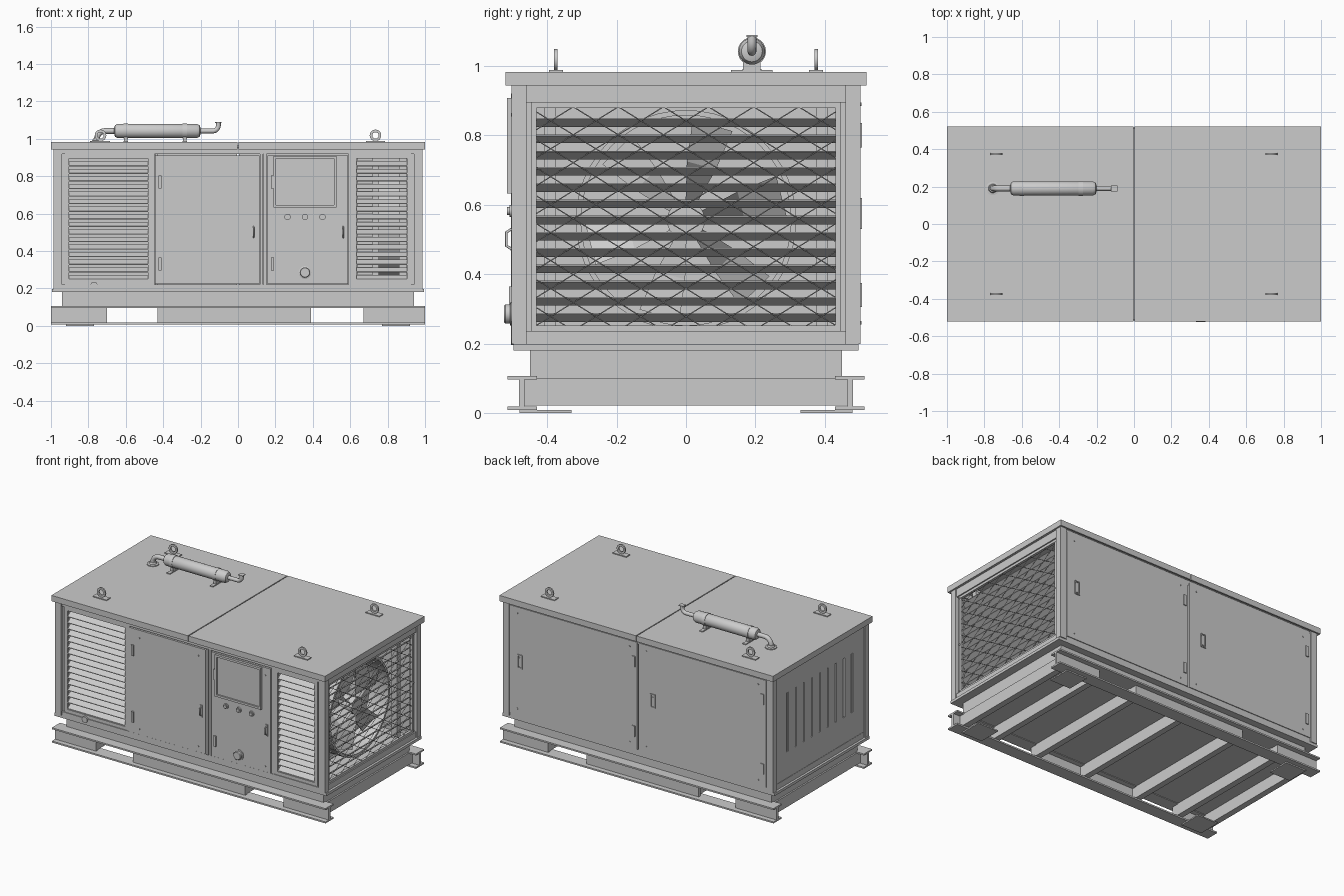
import bpy, bmesh, math
from mathutils import Matrix, Vector

if "Cube" in bpy.data.objects:
    bpy.data.objects.remove(bpy.data.objects["Cube"])

ROT = {'x': Matrix.Rotation(math.pi / 2, 4, 'Y'), 'y': Matrix.Rotation(math.pi / 2, 4, 'X'), 'z': Matrix()}


def finish(name, bm, smooth=False):
    bmesh.ops.recalc_face_normals(bm, faces=bm.faces)
    me = bpy.data.meshes.new(name)
    bm.to_mesh(me)
    bm.free()
    ob = bpy.data.objects.new(name, me)
    bpy.context.collection.objects.link(ob)
    if smooth:
        bpy.ops.object.select_all(action='DESELECT')
        ob.select_set(True)
        bpy.context.view_layer.objects.active = ob
        bpy.ops.object.shade_smooth_by_angle(angle=math.radians(35))
    return ob


def boxes(name, items, shear=None):
    """items: (x0,x1,y0,y1,z0,z1); shear: (axis, slope) tilts each box in z"""
    bm = bmesh.new()
    for x0, x1, y0, y1, z0, z1 in items:
        c = Vector(((x0 + x1) / 2, (y0 + y1) / 2, (z0 + z1) / 2))
        m = Matrix.Translation(c) @ Matrix.Diagonal((x1 - x0, y1 - y0, z1 - z0, 1))
        for v in bmesh.ops.create_cube(bm, size=1, matrix=m)['verts']:
            if shear:
                v.co.z += shear[1] * (v.co[shear[0]] - c[shear[0]])
    return finish(name, bm)


def frame(a0, a1, z0, z1, w, d0, d1, side='y'):
    """four bars around a rectangle; side = axis the frame faces"""
    bars = [(a0, a0 + w, z0, z1), (a1 - w, a1, z0, z1), (a0 + w, a1 - w, z0, z0 + w), (a0 + w, a1 - w, z1 - w, z1)]
    return [(a, b, d0, d1, c, d) if side == 'y' else (d0, d1, a, b, c, d) for a, b, c, d in bars]


def cyls(name, spots, r, depth, axis, seg=16):
    bm = bmesh.new()
    for p in spots:
        bmesh.ops.create_cone(bm, cap_ends=True, segments=seg, radius1=r, radius2=r, depth=depth,
                              matrix=Matrix.Translation(p) @ ROT[axis])
    return finish(name, bm, True)


def lathe(name, profile, loc, axis, seg=32, closed=False):
    """profile of (radius, height) turned about the axis"""
    bm = bmesh.new()
    rings = [[bm.verts.new((r * math.cos(2 * math.pi * i / seg), r * math.sin(2 * math.pi * i / seg), h))
              for i in range(seg)] for r, h in profile]
    pairs = list(zip(rings, rings[1:])) + ([(rings[-1], rings[0])] if closed else [])
    for a, b in pairs:
        for i in range(seg):
            j = (i + 1) % seg
            bm.faces.new((a[i], a[j], b[j], b[i]))
    if not closed:
        bm.faces.new(rings[0])
        bm.faces.new(rings[-1])
    bm.transform(Matrix.Translation(loc) @ ROT[axis])
    return finish(name, bm, True)


def wires(name, paths, r, res=2):
    cu = bpy.data.curves.new(name, 'CURVE')
    cu.dimensions, cu.bevel_depth, cu.bevel_resolution, cu.use_fill_caps = '3D', r, res, True
    for pts in paths:
        s = cu.splines.new('POLY')
        s.points.add(len(pts) - 1)
        for p, q in zip(s.points, pts):
            p.co = (*q, 1)
    ob = bpy.data.objects.new(name, cu)
    bpy.context.collection.objects.link(ob)
    return ob


def arc(cx, cz, r, a0, a1, y, n=8):
    return [(cx + r * math.cos(math.radians(a0 + (a1 - a0) * i / n)), y,
             cz + r * math.sin(math.radians(a0 + (a1 - a0) * i / n))) for i in range(n + 1)]


S = (-1, 1)

# Skid: I-beams with fork pockets, cross members, foot plates
for s, nm in zip(S, ('front', 'back')):
    ys = lambda a, b: (min(s * a, s * b), max(s * a, s * b))
    boxes(nm + '_skid_beam', [(-1, 1, *ys(.43, .515), .008, .018), (-1, 1, *ys(.43, .515), .096, .106)] +
          [(a, b, *ys(.465, .482), .018, .096) for a, b in ((-1, -.7), (-.43, .39), (.67, 1))])
boxes('skid_cross_members', [(x - .02, x + .02, -.465, .465, .022, .1) for x in (-.93, -.72, -.4, 0, .37, .69, .93)])
boxes('foot_plates', [(x - .075, x + .075, y - .075, y + .075, 0, .008) for x in (-.845, .845) for y in (-.405, .405)])

# Base tank and rim
boxes('base_tank', [(-.94, .94, -.45, .45, .1, .18)])
boxes('base_rim', [(-.995, .995, -.497, .497, .18, .198)])

# Enclosure frame: corner posts, rails, front mullions
boxes('corner_posts', [(min(a * .94, a * .987), max(a * .94, a * .987), min(b * .46, b * .503), max(b * .46, b * .503), .198, .95)
                       for a in S for b in S])
boxes('frame_rails',
      [(-.94, .94, *sorted((b * .465, b * .497)), z0, z1) for b in S for z0, z1 in ((.198, .222), (.918, .95))] +
      [(*sorted((a * .945, a * .98)), -.46, .46, z0, z1) for a in S for z0, z1 in ((.198, .236), (.895, .95))])
boxes('front_mullions', [(.118, .133, -.505, -.45, .222, .92), (.137, .153, -.498, -.45, .222, .92),
                         (.592, .612, -.495, -.45, .222, .92), (-.46, -.447, -.495, -.45, .222, .92)])
boxes('inner_bulkheads', [(-.44, -.43, -.46, .46, .198, .95), (.598, .608, -.46, .46, .198, .95)])

# Roof in two halves with turned-down lips
for a, nm in zip(S, ('left', 'right')):
    x = lambda p, q: tuple(sorted((a * p, a * q)))
    boxes(nm + '_roof', [(*x(.003, 1), -.52, .52, .964, .982), (*x(.99, 1), -.52, .52, .944, .964)] +
          [(*x(.003, .99), *sorted((b * .51, b * .52)), .944, .964) for b in S])
boxes('roof_seam', [(-.02, .02, -.51, .51, .95, .964)])
boxes('roof_support', [(-.985, .985, -.5, .5, .948, .964)])

# Front louvre panels
for nm, x0, x1 in (('left', -.925, -.46), ('right', .612, .925)):
    boxes(nm + '_front_louvre_frame', frame(x0, x1, .222, .918, .022, -.492, -.475))
    boxes(nm + '_front_louvre_slats', [(x0 + .02, x1 - .02, -.488, -.452, .257 + i * .0405, .261 + i * .0405)
                                       for i in range(16)], (1, .65))
    boxes(nm + '_front_filler', [(-.942, -.92, -.485, -.46, .2, .95)] if x0 < 0 else [(.92, .942, -.485, -.46, .2, .95)])

# Doors
boxes('front_door', [(-.443, .114, -.5, -.48, .224, .912)])
boxes('control_door', [(.157, .588, -.5, -.48, .224, .912)])
boxes('back_doors', [(-.937, -.005, .48, .502, .222, .93), (.005, .937, .48, .502, .222, .93)])
boxes('front_hinges', [(x - .008, x + .008, -.51, -.5, z - .035, z + .035) for x in (-.417, .185) for z in (.33, .77)])
boxes('back_hinges', [(x - .011, x + .011, .5, .508, z - .035, z + .035) for x in (-.91, .03) for z in (.34, .8)])
boxes('back_latches', [b for x in (-.11, .86) for b in
                       frame(x - .018, x + .018, .53, .62, .007, .5, .508) + [(x - .01, x + .01, .5, .505, .545, .6)]])
boxes('front_handle_plates', [(x - .008, x + .008, -.504, -.5, .462, .54) for x in (.083, .562)])
wires('front_handles', [[(x, -.5, .47), (x, -.518, .482), (x, -.518, .52), (x, -.5, .532)] for x in (.083, .562)], .004)
cyls('door_bolts', [(x, -.501, z) for x in (-.37, .06, .55) for z in (.26, .86)] +
     [(x, .503, z) for x in (-.88, -.06, .06, .88) for z in (.26, .89)], .005, .006, 'y', 8)

# Control panel: window, buttons, filler cap, drain
boxes('control_window_frame', frame(.19, .527, .632, .908, .014, -.516, -.498))
boxes('control_window_pane', [(.2, .517, -.506, -.498, .64, .9)])
cyls('control_button_rings', [(x, -.503, .582) for x in (.265, .358, .452)], .017, .012, 'y', 20)
cyls('control_buttons', [(x, -.508, .582) for x in (.265, .358, .452)], .011, .016, 'y', 20)
lathe('filler_cap', [(.034, 0), (.034, .008), (.028, .01), (.028, .022), (.024, .026)], (.358, -.498, .285), 'y')
cyls('drain_cap', [(-.77, -.496, .215)], .02, .016, 'y', 20)

# Right end: frame, slats, diamond mesh, bolts
boxes('right_end_frame', frame(-.447, .447, .236, .895, .016, .955, .972, 'x'))
boxes('right_end_side_strips', [(.945, .965, *sorted((b * .44, b * .462)), .2, .95) for b in S])
boxes('right_end_slats', [(.925, .96, -.437, .437, .273 + i * .0468, .277 + i * .0468) for i in range(13)], (0, .6))
y0, y1, z0, z1, k = -.435, .435, .25, .88, .62
paths = []
for i in range(-9, 16):
    t0, t1 = z0, z1
    c = y0 + i * .13
    lo, hi = max(z0, z0 + (y0 - c) * k), min(z1, z0 + (y1 - c) * k)
    if hi - lo > .01:
        line = [(.966, c + (z - z0) / k, z) for z in (lo, hi)]
        paths += [line, [(x + .002, -y, z) for x, y, z in line]]
wires('right_end_mesh', paths, .0016, 0)
cyls('right_end_bolts', [(.973, y, z) for y in (-.441, .441) for z in (.25, .565, .88)], .006, .006, 'x', 8)

# Radiator, fan ring, hub and blades
boxes('radiator', [(.64, .72, -.44, .44, .2, .94)])
boxes('radiator_uprights', [(.86, .9, *sorted((b * .375, b * .41)), .2, .94) for b in S])
lathe('fan_shroud_ring', [(.303, -.07), (.318, -.07), (.318, .07), (.303, .07)], (.82, 0, .555), 'x', 48, True)
cyls('fan_hub', [(.82, 0, .555)], .055, .1, 'x', 24)
bm = bmesh.new()
for i in range(6):
    verts = []
    for d in (0, .005):
        for r, w, tw in ((.05, .03, .04), (.17, .055, .035), (.29, .075, .025)):
            for e in S:
                a = math.tau * i / 6 + .25 + e * w / r * (.8 if r > .1 else .5)
                verts.append(bm.verts.new((.82 + e * tw + d, r * math.cos(a), .555 + r * math.sin(a))))
    f, b = verts[:6], verts[6:]
    for j in (0, 2):
        bm.faces.new((f[j], f[j + 1], f[j + 3], f[j + 2]))
        bm.faces.new((b[j], b[j + 2], b[j + 3], b[j + 1]))
    rim = (0, 1, 3, 5, 4, 2)
    for p, q in zip(rim, rim[1:] + rim[:1]):
        bm.faces.new((f[p], b[p], b[q], f[q]))
finish('fan_blades', bm)

# Left end panel with vertical slots
panel = boxes('left_end_panel', [(-.978, -.965, -.46, .46, .222, .92)])
cutter = boxes('slot_cutter', [(-1, -.94, y * .084 - .009, y * .084 + .009, .41, .8) for y in range(-4, 5)])
cutter.hide_render = True
mod = panel.modifiers.new('slots', 'BOOLEAN')
mod.operation, mod.object, mod.solver = 'DIFFERENCE', cutter, 'EXACT'
bpy.context.view_layer.objects.active = panel
bpy.ops.object.modifier_apply(modifier='slots')
bpy.data.objects.remove(cutter)
boxes('left_end_louvre_fins', [(-.975, -.95, y * .084 - .002, y * .084 + .002, .41, .8) for y in range(-4, 5)])

# Exhaust silencer with pipes, flange, straps
lathe('silencer_body', [(.016, -.232), (.03, -.228), (.038, -.215), (.038, .21), (.03, .225), (.016, .23)], (-.43, .19, 1.042), 'x')
wires('silencer_inlet_pipe', [[(-.755, .19, .98)] + arc(-.71, .997, .045, 180, 90, .19) + [(-.65, .19, 1.042)]], .015, 4)
wires('silencer_outlet_pipe', [[(-.21, .19, 1.042)] + arc(-.135, 1.072, .03, -90, 0, .19) + [(-.105, .19, 1.084)]], .013, 4)
boxes('rain_cap', [(-.122, -.088, .174, .206, 1.084, 1.089)])
lathe('exhaust_flange', [(.036, 0), (.036, .007), (.024, .009), (.02, .02)], (-.755, .19, .981), 'z')
cyls('silencer_straps', [(x, .19, 1.042) for x in (-.6, -.285)], .0405, .022, 'x', 32)
boxes('silencer_brackets', [b for x in (-.6, -.285) for b in
                            ((x - .012, x + .012, .13, .25, .982, .988), (x - .01, x + .01, .165, .215, .988, 1.015))])

# Lifting eyes
for x in (-.735, .735):
    for y in (-.375, .375):
        nm = ('left_' if x < 0 else 'right_') + ('front' if y < 0 else 'back')
        lathe(nm + '_lifting_eye', [(.017, -.005), (.031, -.005), (.031, .005), (.017, .005)], (x, y, 1.018), 'y', 24, True)
        boxes(nm + '_lifting_eye_base', [(x - .05, x + .05, y - .02, y + .02, .982, .988)])
